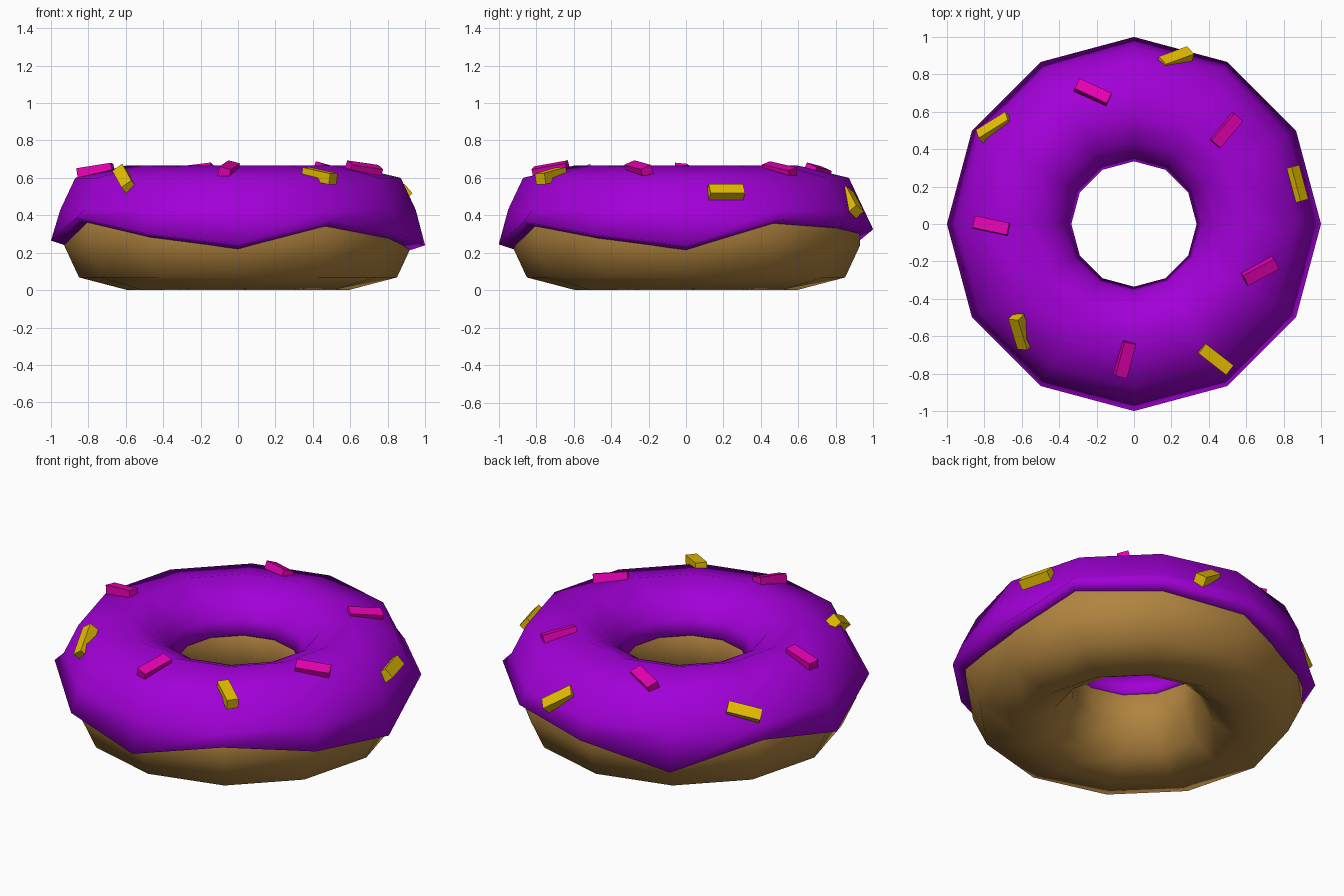
import bpy, bmesh
from math import cos, sin, radians, tau
from mathutils import Vector, Matrix
from mathutils.bvhtree import BVHTree

if "Cube" in bpy.data.objects:
    bpy.data.objects.remove(bpy.data.objects["Cube"])

SIDES = 12


def material(name, rgb):
    m = bpy.data.materials.new(name)
    m.use_nodes = True
    m.diffuse_color = (*rgb, 1)
    m.node_tree.nodes["Principled BSDF"].inputs["Base Color"].default_value = (*rgb, 1)
    return m


dough_mat = material("golden dough", (0.44, 0.23, 0.05))
icing_mat = material("purple icing", (0.36, 0.0, 0.68))
pink_mat = material("pink sugar", (0.80, 0.0, 0.45))
yellow_mat = material("yellow sugar", (0.80, 0.52, 0.0))


def ring_mesh(profile_at):
    """Sweep a closed (radius, height) profile around z; the profile may vary per side."""
    bm = bmesh.new()
    loops = []
    for i in range(SIDES):
        a = tau * i / SIDES
        loops.append([bm.verts.new((r * cos(a), r * sin(a), z)) for r, z in profile_at(i)])
    n = len(loops[0])
    for i in range(SIDES):
        p, q = loops[i], loops[(i + 1) % SIDES]
        for j in range(n):
            k = (j + 1) % n
            bm.faces.new((p[j], q[j], q[k], p[k]))
    bmesh.ops.recalc_face_normals(bm, faces=bm.faces)
    return bm


def add_object(name, bm, mat, smooth):
    for f in bm.faces:
        f.smooth = smooth
    mesh = bpy.data.meshes.new(name)
    bm.to_mesh(mesh)
    bm.free()
    mesh.materials.append(mat)
    bpy.context.collection.objects.link(bpy.data.objects.new(name, mesh))


# Dough ring
DOUGH = [(0.59, 0), (0.85, 0.068), (0.93, 0.24), (0.93, 0.36), (0.85, 0.53),
         (0.61, 0.61), (0.44, 0.53), (0.345, 0.40), (0.35, 0.25), (0.435, 0.085)]
add_object("dough", ring_mesh(lambda i: DOUGH), dough_mat, True)

# Icing cap with a wavy outer hem, one hem height per side
HEM = [0.215, 0.355, 0.33, 0.30, 0.19, 0.345, 0.24, 0.36, 0.28, 0.22, 0.34, 0.275]


def icing_profile(i):
    h = HEM[i]
    return [(0.925, h), (1.0, h + 0.025), (0.95, 0.43), (0.87, 0.60), (0.60, 0.665),
            (0.44, 0.60), (0.365, 0.51), (0.335, 0.42), (0.36, 0.405)]


icing_bm = ring_mesh(icing_profile)
surface = BVHTree.FromBMesh(icing_bm)
add_object("icing", icing_bm, icing_mat, True)

# Sprinkles: x, y, heading and roll in degrees, lift above the icing
PINK = [(0.49, 0.50, 50, 15, 0.0), (0.67, -0.25, 28, 15, 0.01), (-0.05, -0.72, 75, 15, 0.008),
        (-0.76, -0.01, -12, -10, 0.008), (-0.22, 0.70, -25, -15, 0.005)]
YELLOW = [(0.22, 0.875, 20, 0, 0.008), (0.855, 0.21, -75, 0, 0.015), (0.435, -0.72, -38, 0, 0.005),
          (-0.61, -0.58, -73, 0, -0.008), (-0.74, 0.51, 32, 0, 0.008)]


def sprinkle(name, x, y, heading, roll, lift, mat):
    hit, normal, _, _ = surface.ray_cast(Vector((x, y, 2)), Vector((0, 0, -1)))
    # Ease the steep outer slope, then lay the heading onto the tangent plane
    normal = (normal + Vector((0, 0, 0.4))).normalized()
    a = radians(heading)
    c, s = cos(a), sin(a)
    along = Vector((c, s, -(normal.x * c + normal.y * s) / normal.z)).normalized()
    across = normal.cross(along)
    frame = Matrix((along, across, normal)).transposed().to_4x4()
    place = Matrix.Translation(hit + normal * lift) @ frame @ Matrix.Rotation(radians(roll), 4, 'X')
    bm = bmesh.new()
    bmesh.ops.create_cube(bm, size=1, matrix=place @ Matrix.Diagonal((0.19, 0.065, 0.06, 1)))
    add_object(name, bm, mat, False)


for label, spots, mat in (("pink", PINK, pink_mat), ("yellow", YELLOW, yellow_mat)):
    for n, spot in enumerate(spots, 1):
        sprinkle(f"{label}_sprinkle_{n}", *spot, mat)
